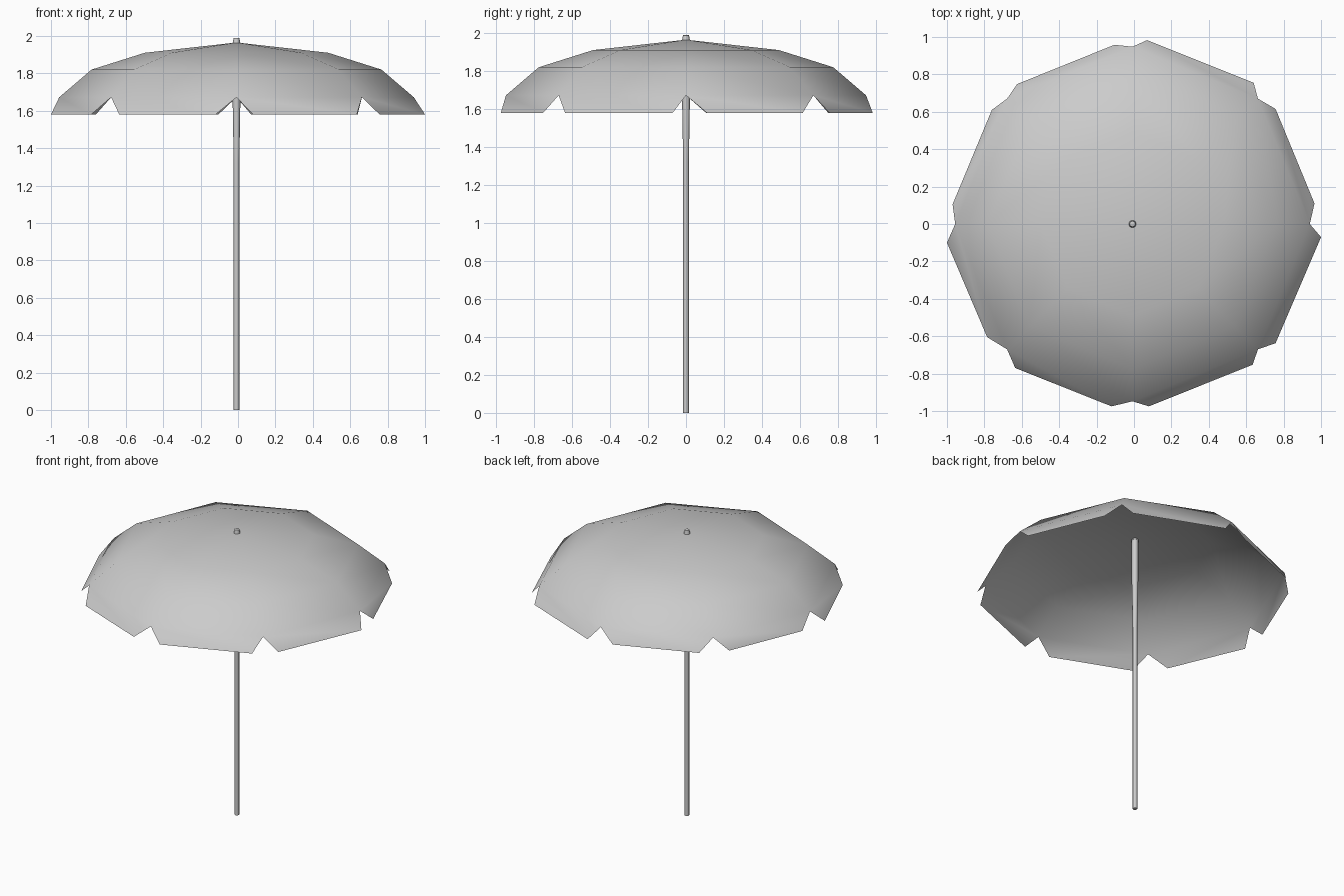
import bpy, bmesh, math

if "Cube" in bpy.data.objects:
    bpy.data.objects.remove(bpy.data.objects["Cube"])

CX = -0.008  # pole axis sits slightly off centre


def make_object(name, bm, smooth_angle):
    mesh = bpy.data.meshes.new(name)
    bm.to_mesh(mesh)
    bm.free()
    ob = bpy.data.objects.new(name, mesh)
    bpy.context.collection.objects.link(ob)
    bpy.ops.object.select_all(action='DESELECT')
    ob.select_set(True)
    bpy.context.view_layer.objects.active = ob
    bpy.ops.object.shade_smooth_by_angle(angle=math.radians(smooth_angle))
    return ob


def lathe(name, profile, sides):
    """Closed turned solid from (radius, height) pairs, bottom to top."""
    bm = bmesh.new()
    rings = [[bm.verts.new((CX + r * math.cos(math.tau * i / sides),
                            r * math.sin(math.tau * i / sides), z))
              for i in range(sides)] for r, z in profile]
    for a, b in zip(rings, rings[1:]):
        for i in range(sides):
            j = (i + 1) % sides
            bm.faces.new((a[i], a[j], b[j], b[i]))
    bm.faces.new(rings[0][::-1])
    bm.faces.new(rings[-1])
    return make_object(name, bm, 50)


# Canopy: eight-sided dome, single sheet of cloth
bm = bmesh.new()
apex = bm.verts.new((CX, 0, 1.965))
rings = []
for r, z in [(0.49, 1.91), (0.775, 1.82), (0.948, 1.672)]:
    rings.append([bm.verts.new((CX + r * math.cos(i * math.pi / 4),
                                r * math.sin(i * math.pi / 4), z))
                  for i in range(8)])
for i in range(8):
    j = (i + 1) % 8
    bm.faces.new((apex, rings[0][i], rings[0][j]))
    for a, b in zip(rings, rings[1:]):
        bm.faces.new((a[i], b[i], b[j], a[j]))

# Valance: one loose flap per side, lower corners of each flap as hung
flaps = [((0.965, 0.11), (0.757, 0.615)), ((0.64, 0.755), (0.07, 0.983)),
         ((-0.105, 0.958), (-0.625, 0.748)), ((-0.76, 0.61), (-0.97, 0.105)),
         ((-1.0, -0.1), (-0.785, -0.605)), ((-0.635, -0.77), (-0.12, -0.975)),
         ((0.08, -0.975), (0.635, -0.752)), ((0.757, -0.637), (1.0, -0.07))]
rim = rings[-1]
for i, (p, q) in enumerate(flaps):
    low_p = bm.verts.new((*p, 1.58))
    low_q = bm.verts.new((*q, 1.58))
    bm.faces.new((rim[i], low_p, low_q, rim[(i + 1) % 8]))
make_object("canopy", bm, 80)

# Pole, flaring slightly where it meets the canopy
lathe("pole", [(0.015, 0), (0.015, 1.32), (0.021, 1.67), (0.021, 1.955)], 8)

# Finial on top
lathe("finial", [(0.022, 1.955), (0.018, 1.975), (0.016, 1.988), (0.012, 1.99)], 8)
